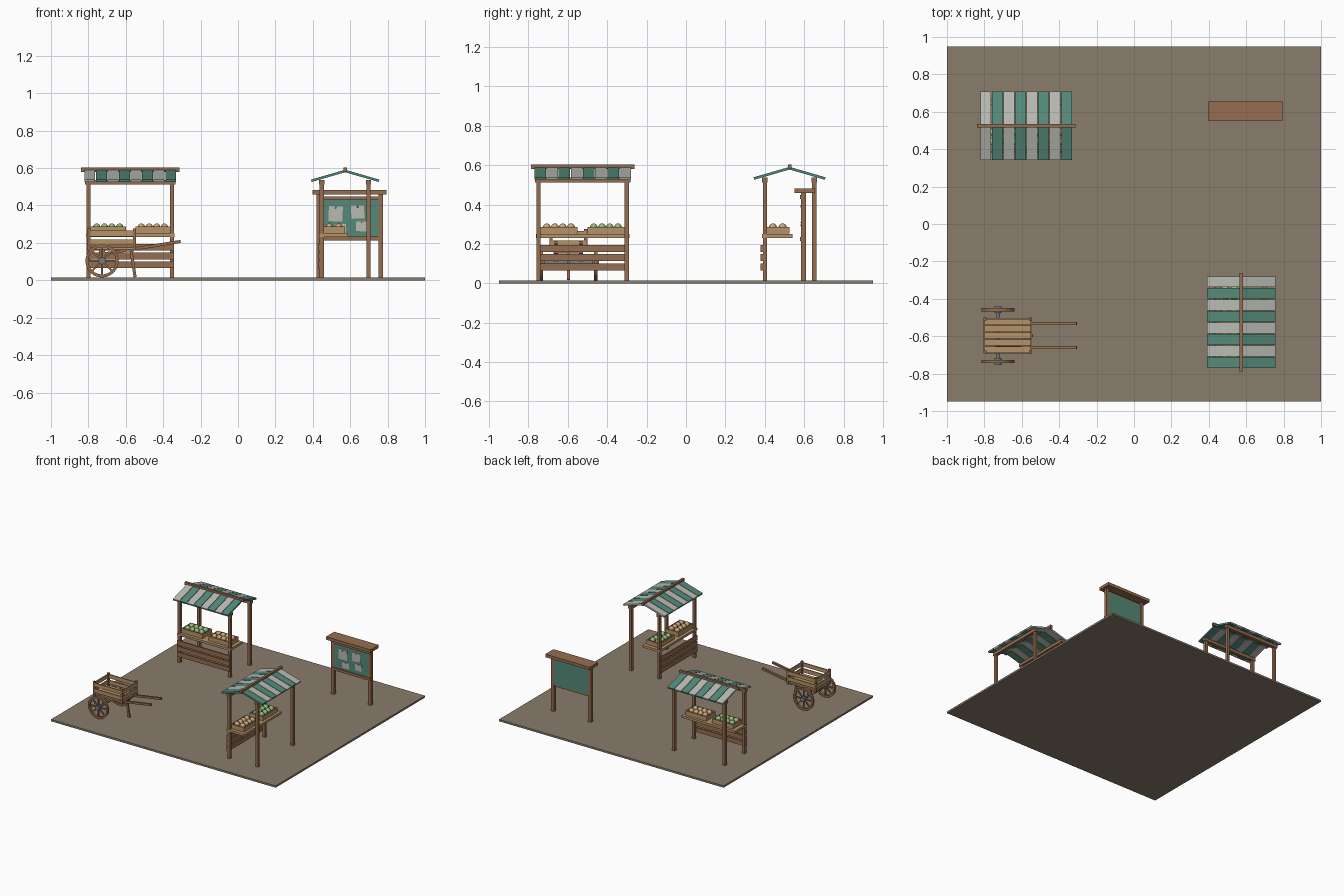
import bpy, bmesh, math
from mathutils import Matrix, Vector

if "Cube" in bpy.data.objects:
    bpy.data.objects.remove(bpy.data.objects["Cube"])

def material(name, rgb):
    m = bpy.data.materials.new(name)
    m.diffuse_color = (*rgb, 1)
    m.use_nodes = True
    m.node_tree.nodes["Principled BSDF"].inputs["Base Color"].default_value = m.diffuse_color
    return m

WOOD = material("wood", (0.30, 0.155, 0.08))
TAN = material("pale_wood", (0.47, 0.29, 0.14))
EARTH = material("earth", (0.25, 0.205, 0.15))
GREEN = material("green_cloth", (0.09, 0.25, 0.19))
WHITE = material("white_cloth", (0.48, 0.49, 0.45))
IRON = material("iron", (0.16, 0.20, 0.23))
APPLE = material("green_fruit", (0.30, 0.48, 0.20))
PEACH = material("peach_fruit", (0.58, 0.38, 0.20))

def finish(name, bm, mat, M=Matrix()):
    me = bpy.data.meshes.new(name)
    bm.to_mesh(me)
    bm.free()
    me.materials.append(mat)
    ob = bpy.data.objects.new(name, me)
    ob.matrix_world = M
    bpy.context.collection.objects.link(ob)
    return ob

def add_box(bm, c, s, R=Matrix()):
    T = Matrix.Translation(c) @ R @ Matrix.Diagonal((*s, 1))
    bmesh.ops.create_cube(bm, size=1, matrix=T)

def boxes(name, mat, items, M=Matrix()):
    """items: (centre, size[, rotation]) for every box in the part"""
    bm = bmesh.new()
    for it in items:
        add_box(bm, *it)
    return finish(name, bm, mat, M)

def beam(a, b, w, h):
    """box item running from a to b in an xz plane"""
    a, b = Vector(a), Vector(b)
    d = b - a
    return ((a + b) / 2, (d.length, w, h), Matrix.Rotation(-math.atan2(d.z, d.x), 4, 'Y'))

def spheres(name, mat, pts, r, M=Matrix()):
    bm = bmesh.new()
    for p in pts:
        bmesh.ops.create_uvsphere(bm, u_segments=10, v_segments=7, radius=r, matrix=Matrix.Translation(p))
    for f in bm.faces:
        f.smooth = True
    return finish(name, bm, mat, M)

G = 0.015  # ground top
boxes("ground", EARTH, [((0, 0, G / 2), (2, 1.9, G))])

# Market stalls
def stall(tag, M):
    boxes(tag + "_posts", WOOD, [((x, y, (G + 0.525) / 2), (0.022, 0.022, 0.525 - G))
                                 for x in (-0.224, 0.224) for y in (-0.125, 0.125)], M)
    boxes(tag + "_roof_plates", WOOD, [((0, y, 0.525), (0.485, 0.028, 0.024)) for y in (-0.125, 0.125)], M)
    boxes(tag + "_ridge_beam", WOOD, [((0, 0, 0.592), (0.525, 0.018, 0.024))], M)
    boxes(tag + "_front_planks", WOOD, [((0, -0.141, z), (0.466, 0.011, 0.036)) for z in (0.083, 0.13, 0.176)], M)
    boxes(tag + "_counter", TAN, [((0, -0.062, 0.24), (0.475, 0.155, 0.018))], M)
    # striped canopy, both slopes
    ang = math.atan2(0.052, 0.18)
    for mat, start, label in ((WHITE, 0, "_white_stripes"), (GREEN, 1, "_green_stripes")):
        boxes(tag + label, mat,
              [(((i - 3.5) * 0.0618, s * 0.091, 0.558), (0.058, 0.187, 0.013), Matrix.Rotation(-s * ang, 4, 'X'))
               for i in range(start, 8, 2) for s in (-1, 1)], M)
    # crates of fruit
    for x, mat, label in ((-0.118, APPLE, "_left"), (0.121, PEACH, "_right")):
        cy = -0.06
        items = [((x, cy, 0.253), (0.178, 0.11, 0.008))]
        for s in (-1, 1):
            items.append(((x, cy + s * 0.055, 0.27), (0.188, 0.008, 0.034)))
            items.append(((x + s * 0.09, cy, 0.27), (0.008, 0.11, 0.034)))
        boxes(tag + label + "_crate", TAN, items, M)
        spheres(tag + label + "_fruit", mat,
                [(x + i * 0.044, cy + j * 0.025, 0.283) for i in (-1.4, -0.45, 0.45, 1.4) for j in (-1, 1)],
                0.021, M)

stall("back_stall", Matrix.Translation((-0.576, 0.526, 0)))
stall("side_stall", Matrix.Translation((0.573, -0.525, 0)) @ Matrix.Rotation(-math.pi / 2, 4, 'Z'))

# Notice board
N = Matrix.Translation((0.597, 0.597, 0))
boxes("notice_posts", WOOD, [((s * 0.165, 0, (G + 0.46) / 2), (0.024, 0.026, 0.46 - G)) for s in (-1, 1)], N)
boxes("notice_cap", WOOD, [((0, 0.005, 0.47), (0.396, 0.104, 0.024))], N)
boxes("notice_rails", WOOD, [((0, -0.008, z), (0.35, 0.022, 0.02)) for z in (0.224, 0.438)], N)
boxes("notice_panel", GREEN, [((0, 0, 0.33), (0.31, 0.016, 0.205))], N)
papers = [(-0.075, 0.355, 0.075, 0.08, 0.04), (0.043, 0.365, 0.07, 0.07, -0.04),
          (0.063, 0.288, 0.058, 0.052, 0.03), (-0.05, 0.275, 0.06, 0.05, -0.03)]
boxes("notice_papers", WHITE, [((x, -0.0095, z), (w, 0.003, h), Matrix.Rotation(a, 4, 'Y'))
                               for x, z, w, h, a in papers], N)
spheres("notice_pins", IRON, [(x, -0.012, z + h * 0.4) for x, z, w, h, a in papers], 0.004, N)

# Hand cart
C = Matrix.Translation((-0.675, -0.597, 0))
boxes("cart_floor", TAN, [((0, (i - 2) * 0.037, 0.17), (0.255, 0.033, 0.012)) for i in range(5)], C)
boxes("cart_stakes", WOOD, [((x, y, 0.217), (0.016, 0.016, 0.118)) for x in (-0.122, 0.122) for y in (-0.088, 0.088)], C)
boxes("cart_side_slats", TAN, [((0, s * 0.091, z), (0.258, 0.009, 0.03)) for s in (-1, 1) for z in (0.203, 0.25)], C)
boxes("cart_end_slats", TAN, [((s * 0.126, 0, z), (0.009, 0.18, 0.03)) for s in (-1, 1) for z in (0.203, 0.25)], C)
boxes("cart_handles", WOOD, [beam((-0.05, y, 0.14), (0.368, y, 0.208), 0.016, 0.016) for y in (-0.064, 0.064)], C)
boxes("cart_prop_leg", WOOD, [beam((0.102, 0, 0.165), (0.125, 0, 0.017), 0.014, 0.016)], C)
boxes("cart_crossbar", WOOD, [((0.105, 0, 0.158), (0.022, 0.15, 0.014))], C)
boxes("cart_axle_blocks", WOOD, [((-0.052, y, 0.135), (0.03, 0.02, 0.06)) for y in (-0.064, 0.064)], C)

# Wheels: square-section rim, spokes, hub and axle
def cylinder(name, mat, r, depth, M):
    bm = bmesh.new()
    bmesh.ops.create_cone(bm, cap_ends=True, segments=16, radius1=r, radius2=r, depth=depth,
                          matrix=Matrix.Rotation(math.pi / 2, 4, 'X'))
    return finish(name, bm, mat, M)

def rim(name, mat, ro, ri, w, M, n=24):
    bm = bmesh.new()
    prof = [(ro, -w / 2), (ro, w / 2), (ri, w / 2), (ri, -w / 2)]
    rings = [[bm.verts.new((r * math.cos(t), y, r * math.sin(t))) for r, y in prof]
             for t in (2 * math.pi * k / n for k in range(n))]
    for k in range(n):
        a, b = rings[k], rings[(k + 1) % n]
        for j in range(4):
            bm.faces.new((a[j], a[(j + 1) % 4], b[(j + 1) % 4], b[j]))
    bmesh.ops.recalc_face_normals(bm, faces=bm.faces)
    return finish(name, bm, mat, M)

axle = C @ Matrix.Translation((-0.052, 0, 0.104))
cylinder("cart_axle", IRON, 0.009, 0.31, axle)
for s, side in ((-1, "near"), (1, "far")):
    W = axle @ Matrix.Translation((0, s * 0.138, 0))
    rim(side + "_wheel_rim", WOOD, 0.089, 0.073, 0.018, W)
    boxes(side + "_wheel_spokes", WOOD, [((0, 0, 0), (0.152, 0.009, 0.01), Matrix.Rotation(k * math.pi / 4, 4, 'Y'))
                                         for k in range(4)], W)
    cylinder(side + "_wheel_hub", IRON, 0.019, 0.036, W)
